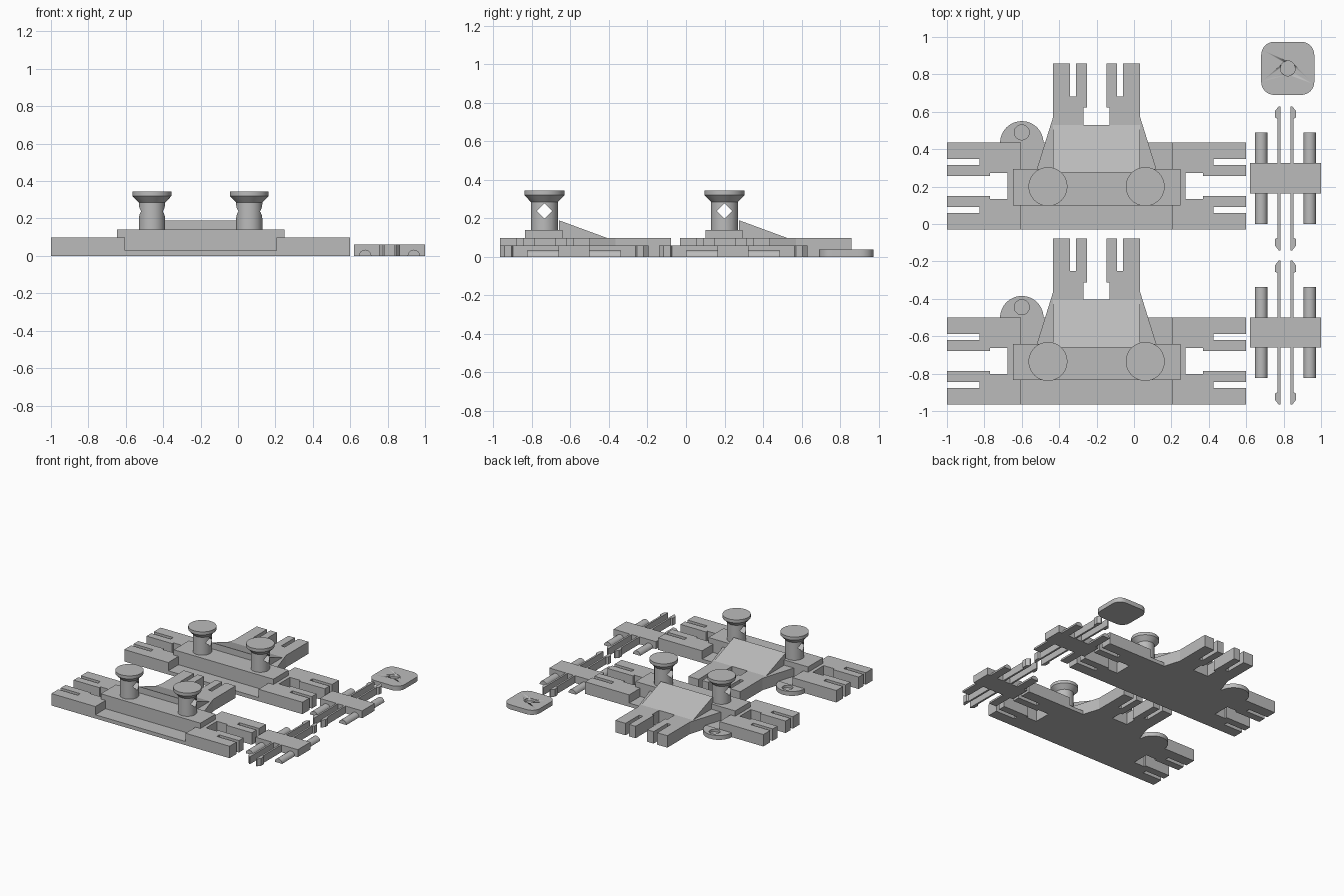
import bpy, bmesh, math

if "Cube" in bpy.data.objects:
    bpy.data.objects.remove(bpy.data.objects["Cube"])

CX, CY = -0.2, 0.203          # centre of the track plate
grey = bpy.data.materials.new("light_grey")
grey.diffuse_color = (0.5, 0.5, 0.5, 1)
grey.use_nodes = True
grey.node_tree.nodes["Principled BSDF"].inputs["Base Color"].default_value = grey.diffuse_color


def finish(name, bm, smooth=False):
    bmesh.ops.recalc_face_normals(bm, faces=bm.faces)
    me = bpy.data.meshes.new(name)
    bm.to_mesh(me)
    bm.free()
    ob = bpy.data.objects.new(name, me)
    bpy.context.collection.objects.link(ob)
    me.materials.append(grey)
    if smooth:
        bpy.ops.object.select_all(action='DESELECT')
        ob.select_set(True)
        bpy.context.view_layer.objects.active = ob
        bpy.ops.object.shade_smooth_by_angle(angle=math.radians(30))
    return ob


def prism(name, outline, z0, z1, smooth=False):
    """Extrude an xy outline from z0 to z1."""
    bm = bmesh.new()
    f = bm.faces.new([bm.verts.new((x, y, z0)) for x, y in outline])
    r = bmesh.ops.extrude_face_region(bm, geom=[f])
    for v in r['geom']:
        if isinstance(v, bmesh.types.BMVert):
            v.co.z = z1
    return finish(name, bm, smooth)


def extrude_along(name, section, axis, a, b, smooth=False):
    """Extrude a (horizontal, z) section along x or y."""
    bm = bmesh.new()
    place = (lambda h, z, t: (t, h, z)) if axis == 'x' else (lambda h, z, t: (h, t, z))
    ends = [[bm.verts.new(place(h, z, t)) for h, z in section] for t in (a, b)]
    for e in ends:
        bm.faces.new(e)
    n = len(section)
    for i in range(n):
        j = (i + 1) % n
        bm.faces.new((ends[0][i], ends[0][j], ends[1][j], ends[1][i]))
    return finish(name, bm, smooth)


def box(name, x0, x1, y0, y1, z0, z1):
    return prism(name, [(x0, y0), (x1, y0), (x1, y1), (x0, y1)], z0, z1)


def lathe(name, x, y, profile, n=40):
    """Closed turned solid from (radius, z) points."""
    bm = bmesh.new()
    rings = [[bm.verts.new((x + r * math.cos(2 * math.pi * i / n),
                            y + r * math.sin(2 * math.pi * i / n), z)) for i in range(n)]
             for r, z in profile]
    bm.faces.new(rings[0])
    bm.faces.new(rings[-1])
    for p, q in zip(rings, rings[1:]):
        for i in range(n):
            j = (i + 1) % n
            bm.faces.new((p[i], p[j], q[j], q[i]))
    return finish(name, bm, True)


def cut(ob, cutter):
    m = ob.modifiers.new("cut", 'BOOLEAN')
    m.operation = 'DIFFERENCE'
    m.solver = 'EXACT'
    m.object = cutter
    cutter.hide_render = True
    cutter.hide_viewport = True


def arc(cx, cy, r, a0, a1, n):
    return [(cx + r * math.cos(math.radians(a0 + (a1 - a0) * i / n)),
             cy + r * math.sin(math.radians(a0 + (a1 - a0) * i / n))) for i in range(n + 1)]


def track_unit(oy):
    cy = CY + oy
    # slotted end blocks, mirrored left and right
    half = [(.405, -.233), (.8, -.233), (.8, -.145), (.625, -.145), (.625, -.113),
            (.8, -.113), (.8, -.053), (.57, -.053), (.57, -.07), (.475, -.07)]
    loop = half + [(u, -v) for u, v in reversed(half)]
    for side, s in (("left", -1), ("right", 1)):
        prism(side + "_end_block", [(CX + s * u, cy + v) for u, v in loop], 0, .097)

    # thin middle floor, raised core and overhanging beam
    box("middle_floor", CX - .405, CX + .405, cy - .233, cy + .233, 0, .03)
    box("beam_core", CX - .405, CX + .405, oy + .1, oy + .294, .03, .1)
    box("beam", CX - .4475, CX + .4475, oy + .1, oy + .294, .097, .14)

    # tapered tail with slotted prongs
    half = [(.32, .292), (.233, .57), (.233, .858), (.142, .858), (.142, .683), (.11, .683),
            (.11, .858), (.052, .858), (.052, .622), (.07, .622), (.07, .53)]
    loop = half + [(-u, v) for u, v in reversed(half)]
    prism("tail", [(CX + u, oy + v) for u, v in loop], 0, .097)
    extrude_along("ramp", [(oy + .275, .09), (oy + .275, .19), (oy + .528, .097),
                           (oy + .528, .09)], 'x', CX - .233, CX + .233)

    # mushroom posts with diamond cross holes
    for s in (-1, 1):
        px, py = CX + s * .26, oy + .2
        post = lathe("post", px, py, [(.07, .135), (.07, .285), (.104, .32), (.104, .345)])
        hole = extrude_along("post_hole_cutter", [(py - .04, .238), (py, .198), (py + .04, .238),
                                                  (py, .278)], 'x', px - .15, px + .15)
        cut(post, hole)

    # round tab with a shallow pit
    tab = prism("tab", arc(-.6, cy + .231, .116, 0, 180, 24), 0, .035, True)
    cut(tab, lathe("tab_pit_cutter", -.6, oy + .49, [(.04, .015), (.04, .06)]))


def clip_unit(oy):
    cx, cy = .81, .2445 + oy
    box("clip_body", cx - .19, cx + .19, cy - .081, cy + .081, 0, .06)
    # half-round side bars
    for s in (-1, 1):
        extrude_along("clip_bar", arc(cx + s * .13, 0, .033, 0, 180, 12), 'y',
                      cy - .244, cy + .244, True)
    # hooked centre rails
    outer = [(.036, -.385), (.056, -.36), (.056, -.325), (.042, -.318)]
    loop = [(.027, -.385)] + outer + [(u, -v) for u, v in reversed(outer)] + [(.027, .385)]
    for s in (-1, 1):
        prism("clip_rail", [(cx + s * u, cy + v) for u, v in loop], 0, .06)


for off in (0, -.935):
    track_unit(off)
for off in (0, -.825):
    clip_unit(off)

# loose rounded square foot with a shallow pit
px, py, h, r = .822, .832, .142, .07
outline = []
for k, (sx, sy) in enumerate([(1, 1), (-1, 1), (-1, -1), (1, -1)]):
    outline += arc(px + sx * (h - r), py + sy * (h - r), r, 90 * k, 90 * k + 90, 8)
foot = prism("foot_pad", outline, 0, .037, True)
cut(foot, lathe("foot_pit_cutter", px, py, [(.04, .015), (.04, .06)]))
